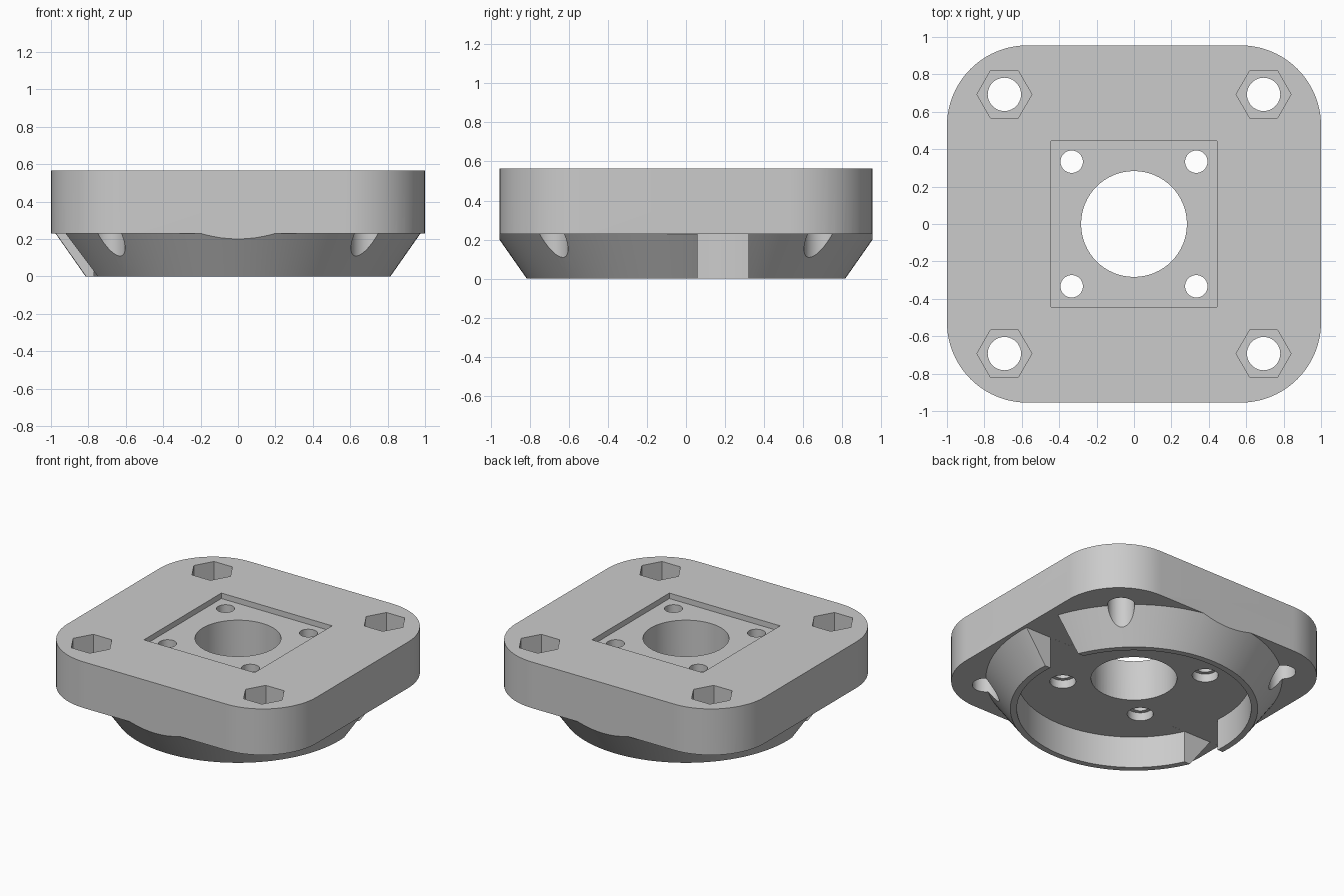
import bpy, bmesh
from math import cos, sin, pi, radians
from mathutils import Vector

cube = bpy.data.objects.get("Cube")
if cube:
    bpy.data.objects.remove(cube, do_unlink=True)

HALF_X, HALF_Y, CORNER = 1.0, 0.955, 0.43
TOP, UNDER = 0.565, 0.23
BOLT, SCREW = 0.693, 0.333

grey = bpy.data.materials.new("light grey")
grey.use_nodes = True
grey.diffuse_color = (0.6, 0.6, 0.6, 1)
grey.node_tree.nodes["Principled BSDF"].inputs["Base Color"].default_value = (0.6, 0.6, 0.6, 1)


def finish(name, bm):
    bmesh.ops.recalc_face_normals(bm, faces=bm.faces)
    mesh = bpy.data.meshes.new(name)
    bm.to_mesh(mesh)
    bm.free()
    mesh.materials.append(grey)
    obj = bpy.data.objects.new(name, mesh)
    bpy.context.collection.objects.link(obj)
    return obj


def prism(name, outline, low, high):
    bm = bmesh.new()
    face = bm.faces.new([bm.verts.new((x, y, low)) for x, y in outline])
    ext = bmesh.ops.extrude_face_region(bm, geom=[face])
    for v in ext["geom"]:
        if isinstance(v, bmesh.types.BMVert):
            v.co.z = high
    return finish(name, bm)


def ring(cx, cy, r, sides):
    return [(cx + r * cos(2 * pi * i / sides), cy + r * sin(2 * pi * i / sides))
            for i in range(sides)]


def box(x0, x1, y0, y1):
    return [(x0, y0), (x1, y0), (x1, y1), (x0, y1)]


def revolve(name, profile, steps=128):
    bm = bmesh.new()
    verts = [bm.verts.new((r, 0, z)) for r, z in profile]
    edges = [bm.edges.new(pair) for pair in zip(verts, verts[1:])]
    bmesh.ops.spin(bm, geom=verts + edges, cent=(0, 0, 0), axis=(0, 0, 1),
                   angle=2 * pi, steps=steps)
    bmesh.ops.remove_doubles(bm, verts=bm.verts, dist=1e-4)
    return finish(name, bm)


def combine(body, tool, operation="DIFFERENCE"):
    mod = body.modifiers.new("cut", "BOOLEAN")
    mod.operation, mod.solver, mod.object = operation, "EXACT", tool
    bpy.context.view_layer.objects.active = body
    bpy.ops.object.modifier_apply(modifier=mod.name)
    bpy.data.objects.remove(tool, do_unlink=True)


# Rounded rectangular block
outline = []
corners = ((1, 1), (-1, 1), (-1, -1), (1, -1))
for k, (sx, sy) in enumerate(corners):
    for i in range(25):
        a = (k + i / 24) * pi / 2
        outline.append((sx * (HALF_X - CORNER) + CORNER * cos(a),
                        sy * (HALF_Y - CORNER) + CORNER * sin(a)))
body = prism("mounting_flange", outline, -0.1, TOP)

# Tapered hollow collar below the plate
combine(body, revolve("collar_shape", [
    (0, UNDER), (0.772, UNDER), (0.772, 0), (0.815, 0), (0.976, UNDER),
    (2, UNDER), (2, 1), (0, 1)]), "INTERSECT")

# Opposite slots through the collar
for s in (1, -1):
    xs, ys = sorted((s * 0.6, s * 0.99)), sorted((s * 0.06, s * 0.32))
    combine(body, prism("slot", box(*xs, *ys), -0.2, UNDER + 0.0005))

# Square recess and central bore
combine(body, prism("recess", box(-0.445, 0.445, -0.445, 0.445), TOP - 0.04, 1))
combine(body, prism("bore", ring(0, 0, 0.283, 64), -0.2, 1))

# Corner bolt holes with hex pockets, and counterbored screw holes
for sx, sy in corners:
    x, y = sx * BOLT, sy * BOLT
    combine(body, prism("hex_pocket", ring(x, y, 0.147, 6), TOP - 0.17, 1))
    combine(body, prism("bolt_hole", ring(x, y, 0.089, 40), -0.2, 1))
    x, y = sx * SCREW, sy * SCREW
    combine(body, prism("screw_hole", ring(x, y, 0.06, 32), -0.2, 1))
    combine(body, prism("counterbore", ring(x, y, 0.086, 32), -0.2, UNDER + 0.06))

bpy.ops.object.select_all(action="DESELECT")
body.select_set(True)
bpy.context.view_layer.objects.active = body
bpy.ops.object.shade_smooth_by_angle(angle=radians(25))
